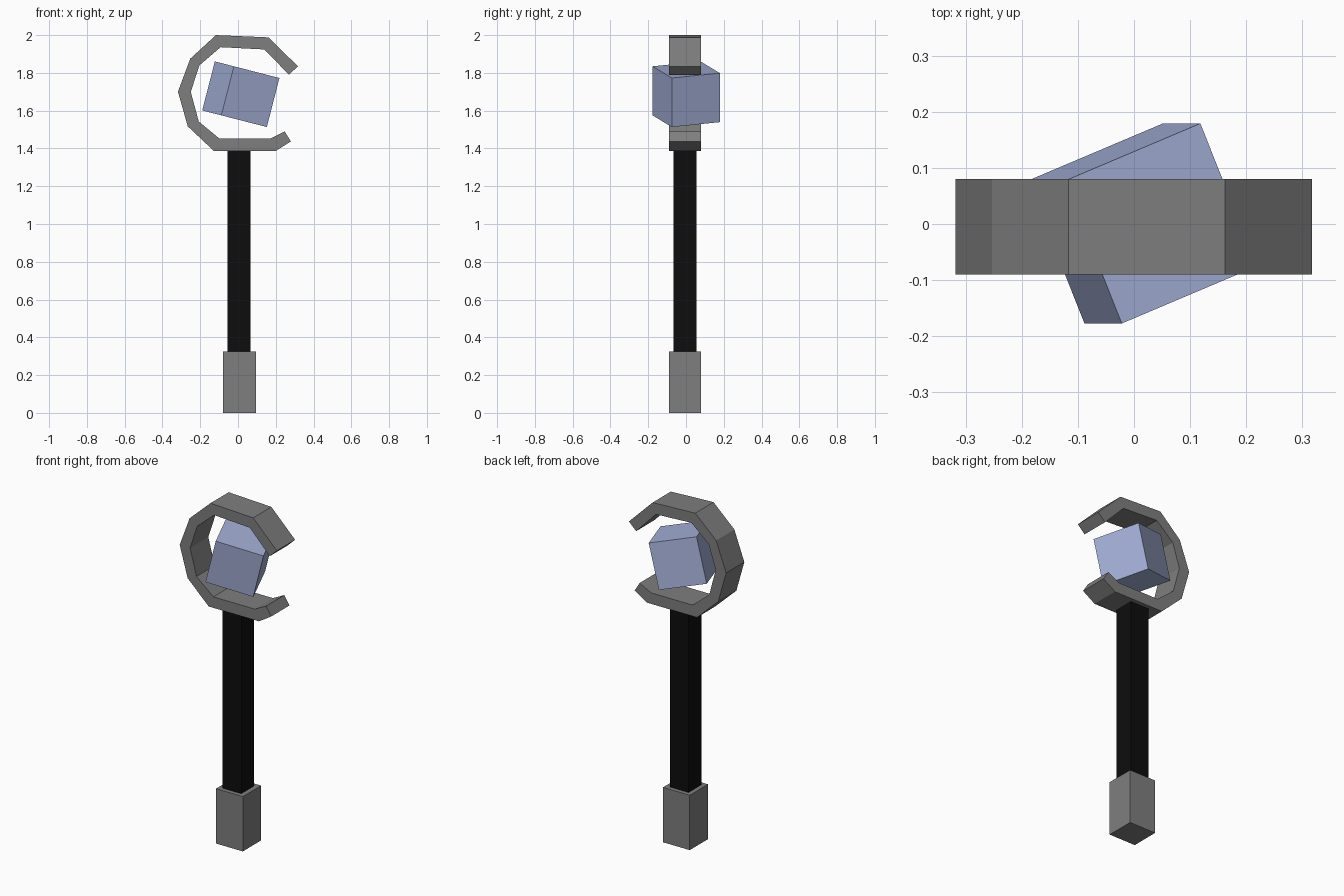
import bpy
import bmesh
from math import radians
from mathutils import Matrix, Vector

default = bpy.data.objects.get("Cube")
if default:
    bpy.data.objects.remove(default, do_unlink=True)


def make_material(name, colour):
    mat = bpy.data.materials.new(name)
    mat.use_nodes = True
    mat.diffuse_color = (*colour, 1)
    shader = next(n for n in mat.node_tree.nodes if n.type == "BSDF_PRINCIPLED")
    shader.inputs["Base Color"].default_value = (*colour, 1)
    return mat


def finish(name, bm, mat):
    bmesh.ops.recalc_face_normals(bm, faces=bm.faces)
    mesh = bpy.data.meshes.new(name)
    bm.to_mesh(mesh)
    bm.free()
    mesh.materials.append(mat)
    obj = bpy.data.objects.new(name, mesh)
    bpy.context.collection.objects.link(obj)
    return obj


def box(name, centre, size, mat, turn=Matrix.Identity(4)):
    bm = bmesh.new()
    place = Matrix.Translation(centre) @ turn @ Matrix.Diagonal((*size, 1))
    bmesh.ops.create_cube(bm, size=1, matrix=place)
    return finish(name, bm, mat)


grey = make_material("grey metal", (0.21, 0.21, 0.21))
black = make_material("black grip", (0.004, 0.004, 0.004))
blue = make_material("pale blue crystal", (0.37, 0.43, 0.68))

# Staff: square pommel and square shaft
box("pommel", (0.007, -0.005, 0.162), (0.175, 0.17, 0.324), grey)
box("shaft", (0.006, -0.005, 0.855), (0.122, 0.12, 1.07), black)

# Tilted crystal block floating in the hook
tilt = Matrix.Rotation(radians(14.4), 4, "Y") @ Matrix.Rotation(radians(22.3), 4, "Z")
box("crystal", (0.015, 0.001, 1.687), (0.269, 0.275, 0.268), blue, tilt)

# Open hook: outer and inner outlines (x, z), joined by quads and extruded in depth
outer = [(0.317, 1.835), (0.162, 1.988), (-0.117, 2.0), (-0.253, 1.875), (-0.318, 1.70),
         (-0.266, 1.517), (-0.128, 1.387), (0.20, 1.387), (0.28, 1.437)]
inner = [(0.27, 1.79), (0.14, 1.924), (-0.092, 1.936), (-0.204, 1.84), (-0.25, 1.70),
         (-0.208, 1.543), (-0.098, 1.452), (0.172, 1.452), (0.247, 1.49)]
bm = bmesh.new()
rows = [[bm.verts.new((x, -0.09, z)) for x, z in line] for line in (outer, inner)]
for i in range(len(outer) - 1):
    bm.faces.new((rows[0][i], rows[0][i + 1], rows[1][i + 1], rows[1][i]))
extruded = bmesh.ops.extrude_face_region(bm, geom=bm.faces[:], use_keep_orig=True)
moved = [v for v in extruded["geom"] if isinstance(v, bmesh.types.BMVert)]
bmesh.ops.translate(bm, verts=moved, vec=Vector((0, 0.17, 0)))
finish("hook", bm, grey)
